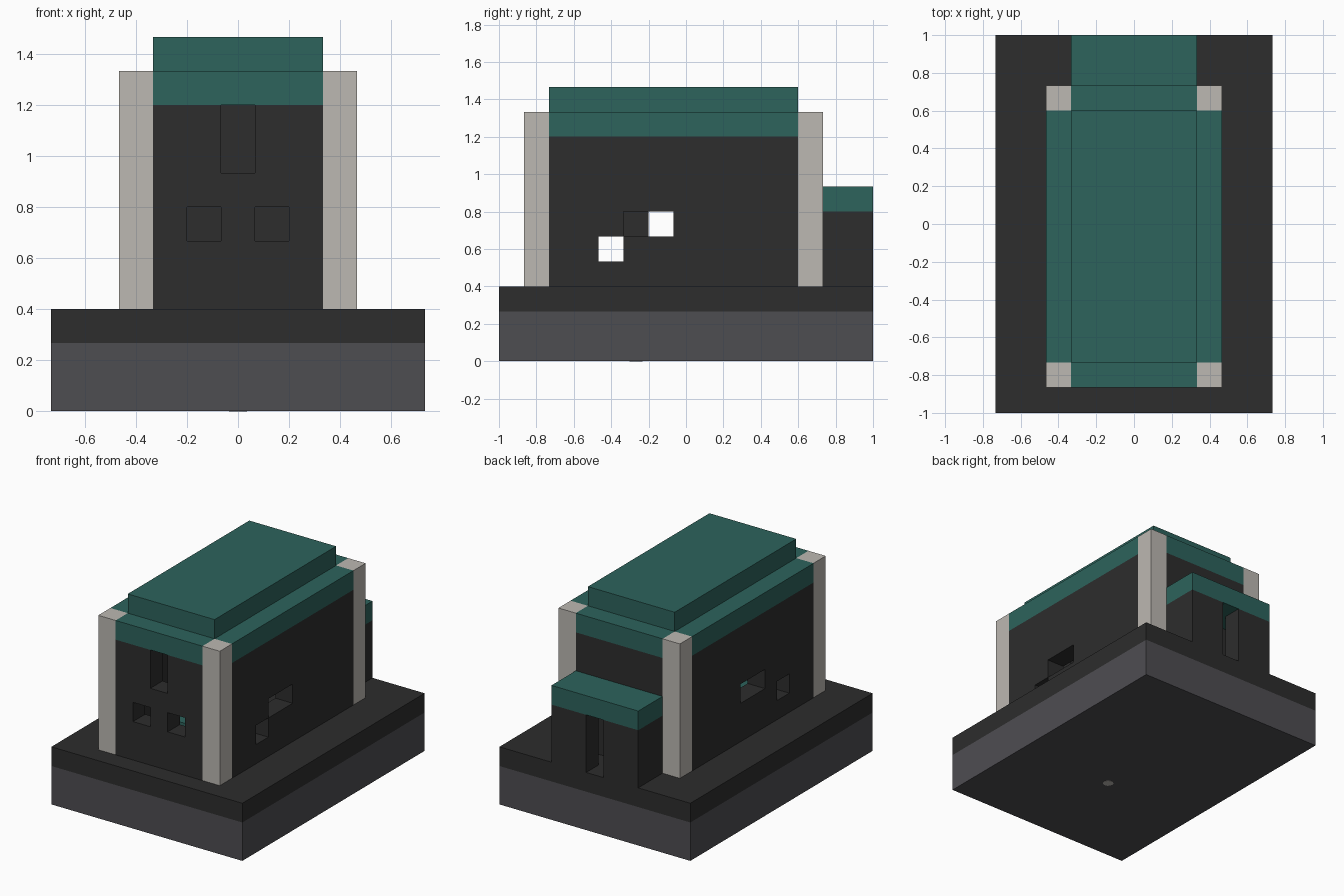
import bpy, bmesh
from itertools import product
from mathutils import Vector, Matrix

cube = bpy.data.objects.get("Cube")
if cube:
    bpy.data.objects.remove(cube, do_unlink=True)

UNIT = 2 / 15  # edge length of one building block


def material(name, rgb):
    mat = bpy.data.materials.new(name)
    mat.use_nodes = True
    color = (*rgb, 1)
    mat.diffuse_color = color
    mat.node_tree.nodes["Principled BSDF"].inputs["Base Color"].default_value = color
    return mat


charcoal = material("charcoal", (0.026, 0.026, 0.026))
slate = material("slate grey", (0.076, 0.074, 0.083))
teal = material("teal", (0.026, 0.125, 0.107))
stone = material("pale stone", (0.503, 0.479, 0.445))


def cells(x, y, z):
    """All grid cells in the inclusive ranges x, y and z."""
    return set(product(*(range(a, b + 1) for a, b in (x, y, z))))


def finish(name, bm, mat):
    mesh = bpy.data.meshes.new(name)
    bm.to_mesh(mesh)
    bm.free()
    mesh.materials.append(mat)
    obj = bpy.data.objects.new(name, mesh)
    bpy.context.collection.objects.link(obj)
    return obj


def blocks(name, solid, mat):
    """Skin a set of grid cells with outward faces, merged where flat."""
    bm = bmesh.new()
    for cell in solid:
        for axis, sign in product(range(3), (-1, 1)):
            step = [0, 0, 0]
            step[axis] = sign
            if tuple(c + s for c, s in zip(cell, step)) in solid:
                continue
            normal = Vector(step)
            u = Vector([1 if i == (axis + 1) % 3 else 0 for i in range(3)])
            v = normal.cross(u)
            middle = Vector(cell) + Vector((0, 0, 0.5)) + normal / 2
            corners = [(a * u + b * v) / 2 for a, b in ((-1, -1), (1, -1), (1, 1), (-1, 1))]
            bm.faces.new([bm.verts.new((middle + c) * UNIT) for c in corners])
    bmesh.ops.remove_doubles(bm, verts=bm.verts, dist=0.001)
    bmesh.ops.dissolve_limit(bm, angle_limit=0.01, verts=bm.verts, edges=bm.edges)
    bmesh.ops.triangulate(bm, faces=bm.faces)
    return finish(name, bm, mat)


# Stepped ground
blocks("foundation", cells((-5, 5), (-7, 7), (0, 1)), slate)
blocks("ground", cells((-5, 5), (-7, 7), (2, 2)), charcoal)

# Corner pillars
corner_cells = set()
for side, (end, y) in product((-1, 1), (("front", -6), ("back", 5))):
    pillar = cells((side * 3, side * 3), (y, y), (3, 9))
    corner_cells |= pillar
    blocks(f"{end}_{'left' if side > 0 else 'right'}_pillar", pillar, stone)

# Hollow hall with windows and an inner doorway
walls = cells((-3, 3), (-6, 5), (3, 8)) - cells((-2, 2), (-5, 4), (3, 8)) - corner_cells
openings = [
    ((-1, -1), (-6, -6), (5, 5)),  # front windows
    ((1, 1), (-6, -6), (5, 5)),
    ((0, 0), (-6, -6), (7, 8)),    # tall front slot
    ((3, 3), (-2, -1), (5, 5)),    # left side windows
    ((3, 3), (-3, -3), (4, 4)),
    ((-3, -3), (-1, 0), (5, 5)),   # right side windows
    ((-3, -3), (-3, -3), (4, 4)),
    ((0, 0), (5, 5), (3, 5)),      # inner doorway
]
for box in openings:
    walls -= cells(*box)
blocks("hall_walls", walls, charcoal)

# Two-step roof
roof = cells((-3, 3), (-6, 5), (9, 9)) - corner_cells
blocks("roof", roof | cells((-2, 2), (-5, 4), (10, 10)), teal)

# Back porch with its doorway
porch = cells((-2, 2), (6, 7), (3, 5)) - cells((-1, 1), (6, 6), (3, 5))
blocks("porch_walls", porch - cells((0, 0), (7, 7), (3, 5)), charcoal)
blocks("porch_roof", cells((-2, 2), (6, 7), (6, 6)), teal)

# Small chest indoors
blocks("chest", cells((-1, -1), (-3, -3), (3, 3)), teal)

# Round marker under the foundation
bm = bmesh.new()
bmesh.ops.create_cone(bm, cap_ends=True, segments=12, radius1=0.035, radius2=0.035,
                      depth=0.004, matrix=Matrix.Translation((0, -2 * UNIT, 0.001)))
finish("underside_marker", bm, stone)
